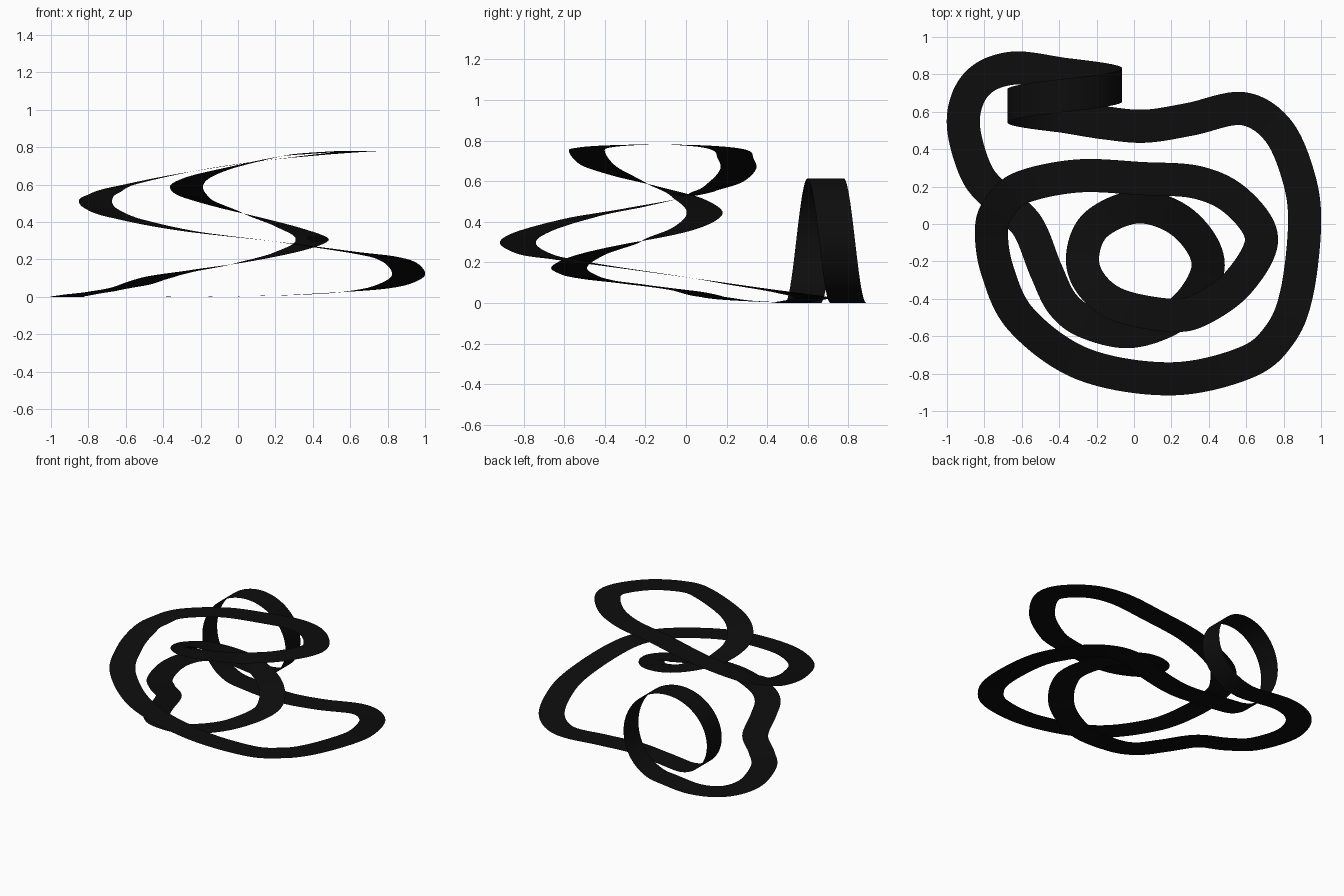
import bpy, math
from mathutils import Vector

HALF = 0.0885          # half width of the ribbon
STEPS = 12             # samples between control points
LOOP_X, LOOP_R = -0.37, 0.307
LOOP_Y0, LOOP_Y1 = 0.80, 0.575

# centre line of the track, from the exit of the vertical loop back to its entry
path = [Vector(p) for p in [
    (-0.37, 0.575, 0), (-0.15, 0.54, 0), (0.06, 0.523, 0.004), (0.30, 0.56, 0.01),
    (0.58, 0.617, 0.027), (0.77, 0.50, 0.05), (0.88, 0.25, 0.088), (0.912, 0, 0.127),
    (0.87, -0.37, 0.18), (0.78, -0.59, 0.213), (0.60, -0.74, 0.24), (0.20, -0.828, 0.295),
    (-0.27, -0.75, 0.352), (-0.60, -0.515, 0.42), (-0.73, -0.25, 0.47), (-0.762, -0.03, 0.515),
    (-0.72, 0.09, 0.55), (-0.60, 0.195, 0.595), (-0.30, 0.257, 0.66), (0.04, 0.243, 0.715),
    (0.34, 0.222, 0.75), (0.55, 0.12, 0.77), (0.682, -0.08, 0.78), (0.56, -0.31, 0.777),
    (0.36, -0.455, 0.765), (0.20, -0.488, 0.745), (-0.08, -0.435, 0.68), (-0.23, -0.32, 0.63),
    (-0.275, -0.17, 0.58), (-0.20, 0.0, 0.52), (0.03, 0.092, 0.445), (0.27, 0.0, 0.37),
    (0.397, -0.22, 0.305), (0.26, -0.46, 0.24), (0, -0.573, 0.18), (-0.24, -0.53, 0.14),
    (-0.38, -0.43, 0.115), (-0.47, -0.25, 0.092), (-0.57, -0.01, 0.06), (-0.72, 0.13, 0.03),
    (-0.845, 0.28, 0.012), (-0.913, 0.55, 0), (-0.84, 0.75, 0), (-0.65, 0.833, 0),
    (-0.37, 0.80, 0)]]


def spline(a, b, c, d, t):
    """Catmull-Rom position and tangent between b and c."""
    m0, m1 = (c - a) / 2, (d - b) / 2
    pos = (2*t**3 - 3*t*t + 1) * b + (t**3 - 2*t*t + t) * m0 + (3*t*t - 2*t**3) * c + (t**3 - t*t) * m1
    tan = (6*t*t - 6*t) * (b - c) + (3*t*t - 4*t + 1) * m0 + (3*t*t - 2*t) * m1
    return pos, tan


# left and right edges of the level track
rows = []
ext = [path[0] - Vector((0.22, -0.035, 0))] + path + [path[-1] + Vector((0.28, -0.03, 0))]
for i in range(len(path) - 1):
    for s in range(STEPS):
        p, tan = spline(*ext[i:i + 4], s / STEPS)
        p.z = max(p.z, 0)
        side = Vector((-tan.y, tan.x, 0)).normalized() * HALF
        rows.append((p + side, p - side))

# vertical loop drifting sideways, closing the circuit
N = 96
for k in range(N):
    a = 2 * math.pi * k / N
    p = Vector((LOOP_X + LOOP_R * math.sin(a),
                LOOP_Y0 + (LOOP_Y1 - LOOP_Y0) * k / N,
                LOOP_R * (1 - math.cos(a))))
    side = Vector((0, HALF, 0))
    rows.append((p + side, p - side))

# ribbon mesh
n = len(rows)
verts = [v for row in rows for v in row]
faces = [(2*i, 2*i + 1, 2*((i + 1) % n) + 1, 2*((i + 1) % n)) for i in range(n)]
mesh = bpy.data.meshes.new("track_ribbon")
mesh.from_pydata(verts, [], faces)
mesh.shade_smooth()
track = bpy.data.objects.new("track_ribbon", mesh)
bpy.context.collection.objects.link(track)

# black surface
mat = bpy.data.materials.new("black")
mat.diffuse_color = (0.004, 0.004, 0.004, 1)
mesh.materials.append(mat)
